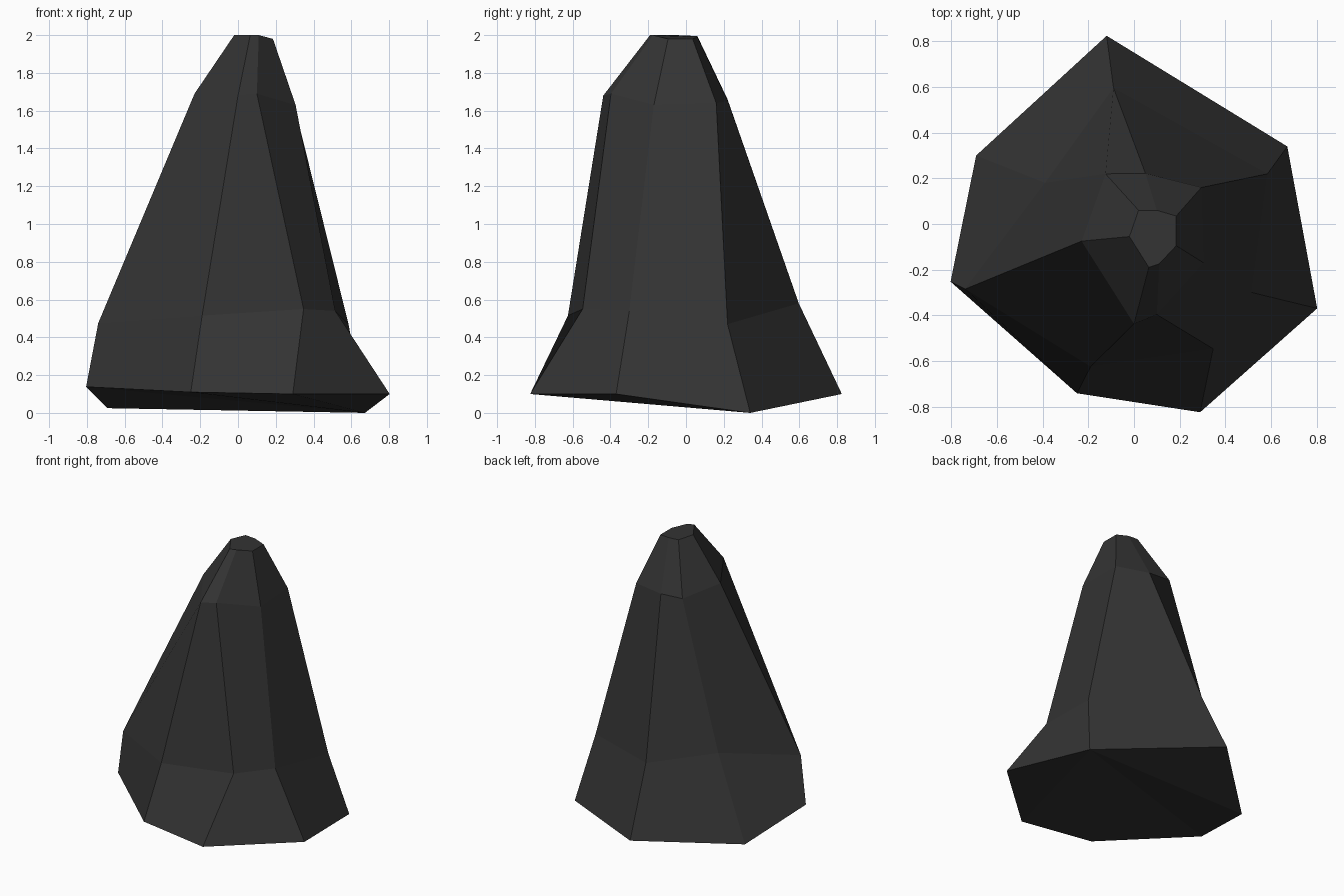
import bpy, bmesh

if "Cube" in bpy.data.objects:
    bpy.data.objects.remove(bpy.data.objects["Cube"])

# Seven-sided cross-sections from the ground up, all starting at the left corner
base = [(-.804, -.253, .138), (-.25, -.742, .11), (.29, -.825, .10), (.803, -.37, .10),
        (.672, .34, .0), (-.12, .825, .10), (-.692, .30, .025)]
skirt = [(-.74, -.285, .475), (-.19, -.625, .515), (.347, -.547, .55), (.515, -.30, .54),
         (.585, .22, .47), (-.09, .597, .58), (-.39, .18, .575)]
shoulder = [(-.23, -.075, 1.69), (0, -.438, 1.68), (.10, -.397, 1.69), (.305, -.17, 1.63),
            (.295, .16, 1.64), (.05, .222, 1.65), (-.125, .22, 1.66)]
tip = [(-.02, -.055, 2), (.065, -.19, 2), (.11, -.175, 2), (.185, -.095, 1.98),
       (.185, .035, 1.98), (.10, .06, 1.99), (.02, .06, 1.995)]

# Rock spire: stacked rings joined by four-sided faces
bm = bmesh.new()
rings = [[bm.verts.new(p) for p in ring] for ring in (base, skirt, shoulder, tip)]
for level, (low, high) in enumerate(zip(rings, rings[1:])):
    for i in range(7):
        j = (i + 1) % 7
        quad = [low[i], low[j], high[j], high[i]]
        if level == 0:                       # bent the other way round the skirt
            quad = quad[1:] + quad[:1]
        bm.faces.new(quad)
bm.faces.new(rings[-1])

# Underside: fan from the lowest corner
foot = rings[0]
for k in range(1, 6):
    bm.faces.new((foot[4], foot[(5 + k) % 7], foot[(4 + k) % 7]))

mesh = bpy.data.meshes.new("rock_spire")
bm.to_mesh(mesh)
bm.free()

# Single dark stone colour
stone = bpy.data.materials.new("dark stone grey")
stone.diffuse_color = (.034, .034, .034, 1)
stone.use_nodes = True
stone.node_tree.nodes["Principled BSDF"].inputs["Base Color"].default_value = stone.diffuse_color
mesh.materials.append(stone)
bpy.context.collection.objects.link(bpy.data.objects.new("rock_spire", mesh))
